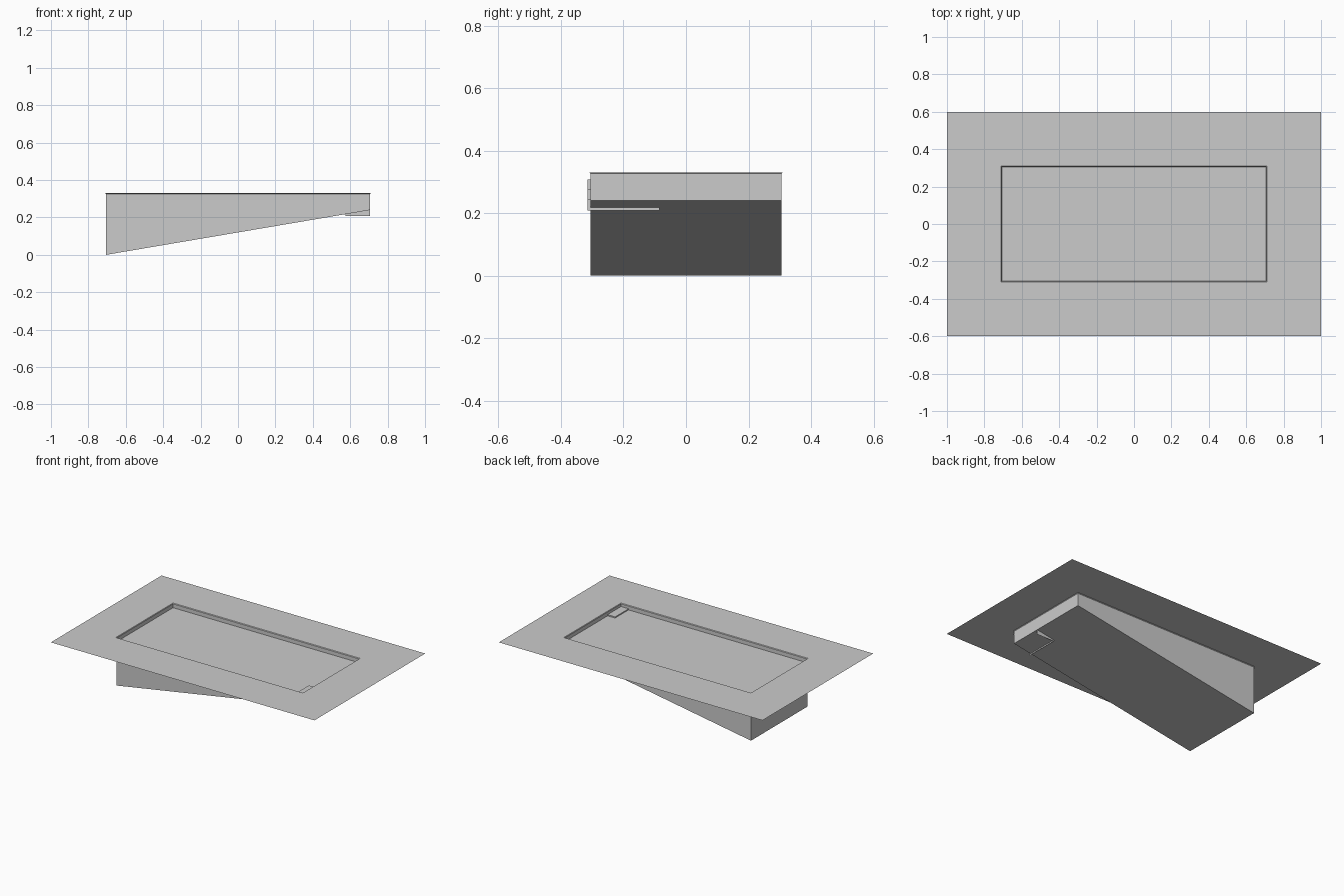
import bpy

if "Cube" in bpy.data.objects:
    bpy.data.objects.remove(bpy.data.objects["Cube"])

HX, HY = 0.707, 0.306              # half size of the basin
TOP, WATER = 0.33, 0.30            # deck and water levels
DEEP, SHALLOW = 0.0, 0.24          # floor heights at the two ends


def mesh_object(name, verts, faces):
    mesh = bpy.data.meshes.new(name)
    mesh.from_pydata(verts, [], faces)
    mesh.update()
    ob = bpy.data.objects.new(name, mesh)
    bpy.context.collection.objects.link(ob)
    return ob


def rect(hx, hy, z):
    return [(-hx, -hy, z), (hx, -hy, z), (hx, hy, z), (-hx, hy, z)]


def ring_faces(a, b):
    return [(a + i, a + (i + 1) % 4, b + (i + 1) % 4, b + i) for i in range(4)]


# deck: flat sheet with a rectangular opening
mesh_object("deck", rect(1, 0.6, TOP) + rect(HX + 0.003, HY + 0.004, TOP), ring_faces(0, 4))

# coping: thin bevelled lip from the deck down to the basin wall
mesh_object("coping", rect(HX + 0.003, HY + 0.004, TOP) + rect(HX, HY, TOP - 0.004), ring_faces(0, 4))

# basin: four walls and a floor sloping from the shallow to the deep end
floor = [(x, y, DEEP if x < 0 else SHALLOW) for x, y, _ in rect(HX, HY, 0)]
mesh_object("basin", rect(HX, HY, TOP - 0.004) + floor, ring_faces(4, 0) + [(4, 5, 6, 7)])

# water surface
mesh_object("water", rect(HX, HY, WATER), [(0, 1, 2, 3)])

# corner steps: each has a tread and two risers, open at the back
x1, y0 = 0.707, -0.315
levels = [0.308, 0.275, 0.242, 0.208]
for i in range(3):
    x0, y1 = 0.65 - 0.038 * i, -0.16 + 0.038 * i
    zt, zb = levels[i], levels[i + 1]
    outline = [(x0, y0), (x1, y0), (x1, y1), (x0, y1)]
    verts = [(x, y, z) for z in (zt, zb) for x, y in outline]
    faces = [(3, 2, 6, 7), (0, 3, 7, 4)]
    if i == 0:
        faces.append((0, 1, 2, 3))
    else:
        # L-shaped tread around the step above
        px, py = x0 + 0.038, y1 - 0.038
        verts += [(px, y0, zt), (px, py, zt), (x1, py, zt)]
        faces.append((0, 8, 9, 10, 2, 3))
    mesh_object(f"corner_step_{i + 1}", verts, faces)
